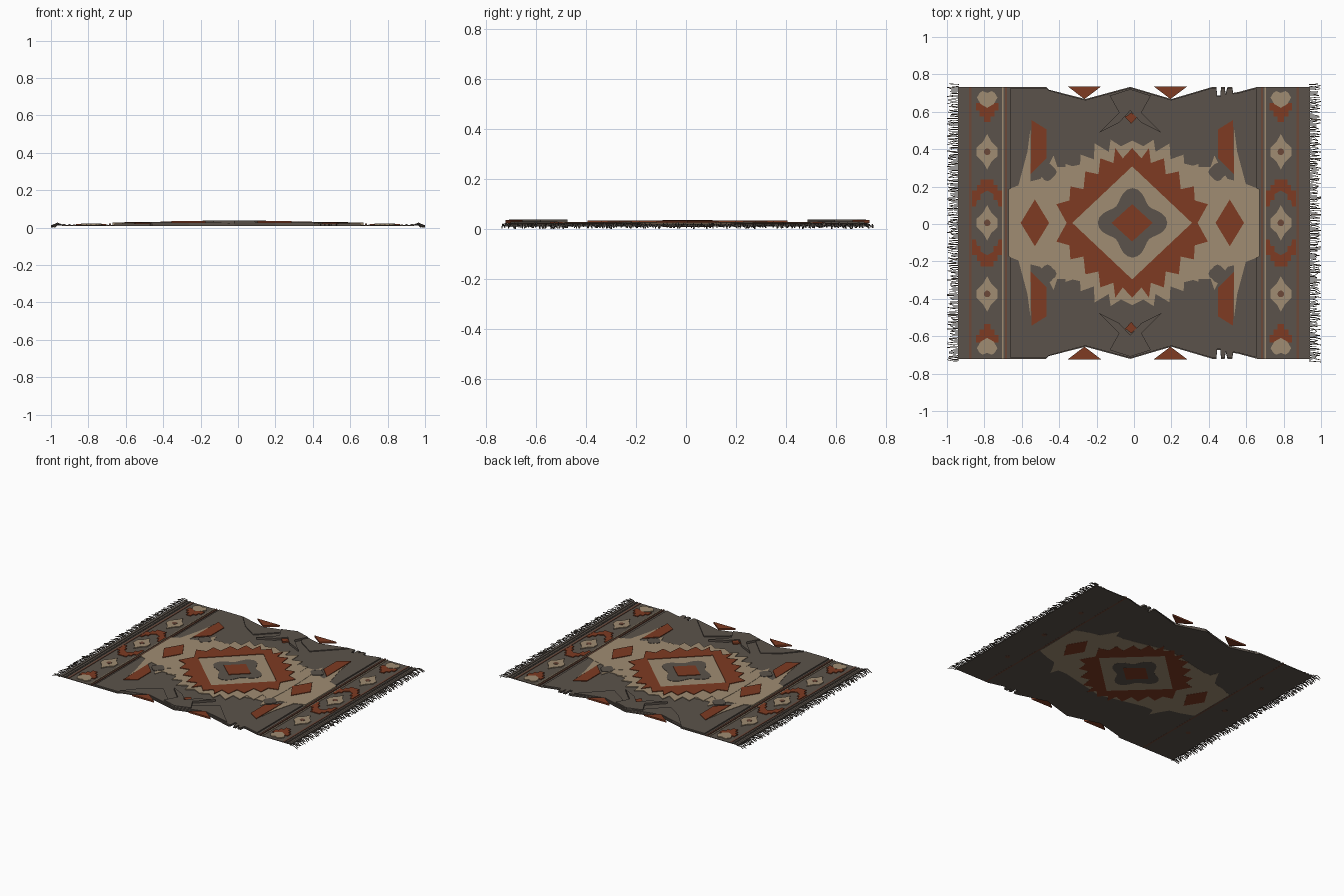
import bpy, bmesh, math, random

if "Cube" in bpy.data.objects:
    bpy.data.objects.remove(bpy.data.objects["Cube"])
random.seed(4)


def colour(name, rgb):
    m = bpy.data.materials.new(name)
    m.diffuse_color = (*rgb, 1)
    m.use_nodes = True
    m.node_tree.nodes["Principled BSDF"].inputs["Base Color"].default_value = m.diffuse_color
    return m


GREY = colour("warm grey wool", (0.105, 0.086, 0.070))
CREAM = colour("cream wool", (0.35, 0.265, 0.17))
RUST = colour("rust wool", (0.21, 0.044, 0.016))
BROWN = colour("brown stripe", (0.15, 0.065, 0.04))
CY = 0.006      # pattern centre in y


def finish(bm, name, mat):
    bmesh.ops.recalc_face_normals(bm, faces=bm.faces)
    me = bpy.data.meshes.new(name)
    bm.to_mesh(me)
    bm.free()
    me.materials.append(mat)
    bpy.context.collection.objects.link(bpy.data.objects.new(name, me))


def slab(name, mat, z0, z1, *loops):
    """Flat slab from an outline; a second outline cuts a hole."""
    bm = bmesh.new()
    edges = []
    for loop in loops:
        vs = [bm.verts.new((x, y + CY, z0)) for x, y in loop]
        edges += [bm.edges.new((vs[i - 1], vs[i])) for i in range(len(vs))]
    bmesh.ops.triangle_fill(bm, edges=edges, use_beauty=True)
    ext = bmesh.ops.extrude_face_region(bm, geom=bm.faces[:], use_keep_orig=True)
    top = [g for g in ext["geom"] if isinstance(g, bmesh.types.BMVert)]
    bmesh.ops.translate(bm, verts=top, vec=(0, 0, z1 - z0))
    finish(bm, name, mat)


def quad(pts):
    """Mirror one quarter outline (top to right) into a closed loop."""
    loop = []
    half = pts + [(x, -y) for x, y in reversed(pts)]
    for p in half + [(-x, y) for x, y in reversed(half)]:
        if all(math.dist(p, q) > 1e-6 for q in loop):
            loop.append(p)
    return loop


def mirror_x(pts):
    return pts + [(-x, y) for x, y in reversed(pts) if abs(x) > 1e-6]


def at(pts, dx, dy, sx=1, sy=1):
    return [(x * sx + dx, y * sy + dy) for x, y in pts]


def diamond(a, b):
    return [(0, b), (a, 0), (0, -b), (-a, 0)]


def rect(x0, x1, y0, y1):
    return [(x0, y0), (x1, y0), (x1, y1), (x0, y1)]


def blob(a, b, lobes=0.0, n=32):
    out = []
    for i in range(n):
        t = 2 * math.pi * i / n
        r = 1 + lobes * math.cos(4 * t)
        out.append((a * r * math.cos(t), b * r * math.sin(t)))
    return out


# thin woven backing, with notched long edges
Y = 0.727
edge = [(-0.94, Y), (-0.47, Y), (-0.455, 0.712), (-0.26, 0.662), (-0.02, Y),
        (0.2, 0.662), (0.42, Y), (0.44, Y), (0.445, 0.68), (0.462, 0.68),
        (0.465, Y), (0.485, Y), (0.49, 0.69), (0.50, Y), (0.525, Y),
        (0.53, 0.695), (0.56, 0.70), (0.66, Y), (0.94, Y)]
slab("backing", GREY, 0.010, 0.0145, edge + [(x, -y) for x, y in reversed(edge)])

# thicker grey field between the two borders
field = [p for p in edge if -0.5 < p[0] < 0.6]
field = [(-0.66, Y - 0.005)] + [(x, y - 0.005) for x, y in field] + [(0.655, Y - 0.007)]
slab("grey_field", GREY, 0.012, 0.0235, field + [(x, -y) for x, y in reversed(field)])

# raised grey folds and edge triangles on both long sides
for s, side in ((1, "back"), (-1, "front")):
    for k, x in enumerate((-0.265, 0.195)):
        fold = [(-0.20, 0.712), (0, 0.655), (0.21, 0.71), (0.10, 0.60), (0.02, 0.52), (-0.10, 0.60)]
        slab(f"{side}_fold_{k}", GREY, 0.022, 0.030, at(fold, x, 0, 1, s))
        tri = [(-0.09, 0.73), (0.09, 0.73), (0, 0.662)]
        slab(f"{side}_edge_triangle_{k}", RUST, 0.024, 0.036, at(tri, x, 0, 1, s))
    peak = [(0, 0.715), (0.11, 0.68), (0.06, 0.59), (0.17, 0.48), (0.06, 0.535), (0, 0.60)]
    slab(f"{side}_peak_fold", GREY, 0.022, 0.0385, at(mirror_x(peak), -0.02, 0, 1, s))
    # small notched rust motif
    small = [(-0.05, 0.585), (-0.025, 0.57), (0, 0.59), (0.025, 0.57), (0.05, 0.585), (0, 0.53)]
    slab(f"{side}_small_motif", RUST, 0.022, 0.034, at(small, -0.015, 0, 1, s))
    for sx, hand in ((1, "right"), (-1, "left")):
        # tall rust panels with a cream edging
        panel = [(0.45, 0.50), (0.53, 0.55), (0.535, 0.26), (0.45, 0.345)]
        dx = -0.018 if sx < 0 else 0
        slab(f"{side}_{hand}_panel", RUST, 0.022, 0.0285, at(panel, dx, 0, sx, s))
        sliver = [(0.536, 0.50), (0.552, 0.38), (0.60, 0.20), (0.535, 0.22)]
        slab(f"{side}_{hand}_sliver", CREAM, 0.022, 0.0262, at(sliver, dx, 0, sx, s))
        # grey patches at the shoulders of the cream field
        slab(f"{side}_{hand}_patch", GREY, 0.022, 0.0295,
             at(blob(0.045, 0.045, 0.1, 16), 0.455 * sx - 0.008, 0.272 * s))

# cream ground of the medallion
ground = [(0, 0.38), (0.34, 0.30), (0.41, 0.30), (0.43, 0.36), (0.46, 0.30),
          (0.50, 0.235), (0.58, 0.215), (0.672, 0.18)]
slab("cream_ground", CREAM, 0.0095, 0.0265, quad(ground))
saw = [(0, 0.44), (0.06, 0.41), (0.115, 0.445), (0.125, 0.38), (0.20, 0.425),
       (0.205, 0.34), (0.275, 0.365), (0.28, 0.29), (0.355, 0.315), (0.36, 0.22), (0.44, 0.26), (0.45, 0.1)]
slab("cream_sawtooth", CREAM, 0.0115, 0.0285, at(quad(saw), -0.01, 0))

# rust sawtooth ring around a cream diamond
ring = [(0, 0.40), (0.05, 0.345), (0.09, 0.40), (0.10, 0.32), (0.17, 0.345), (0.18, 0.26),
        (0.25, 0.275), (0.26, 0.18), (0.33, 0.195), (0.335, 0.12), (0.405, 0.10), (0.35, 0)]
slab("rust_ring", RUST, 0.009, 0.033, at(quad(ring), -0.01, 0), at(diamond(0.32, 0.302), -0.01, 0))
slab("inner_diamond", CREAM, 0.009, 0.0292, at(diamond(0.32, 0.302), -0.01, 0))

# lobed grey flower and its rust heart
slab("grey_flower", GREY, 0.0085, 0.0315, at(blob(0.155, 0.155, 0.2, 40), -0.008, 0))
slab("heart_diamond", RUST, 0.008, 0.0355, at(diamond(0.11, 0.1), -0.01, 0))
for x, hand in ((0.512, "right"), (-0.53, "left")):
    slab(f"{hand}_diamond", RUST, 0.0085, 0.031, at(diamond(0.076, 0.125), x, 0))

# borders at both ends
lozenge = mirror_x([(0, 0.095), (0.022, 0.055), (0.056, 0.025), (0.056, -0.025),
                    (0.022, -0.055), (0, -0.095)])[:-1]
lozenge = quad([(0, 0.095), (0.022, 0.055), (0.056, 0.022)])
chevron = mirror_x([(0, 0.155), (0.035, 0.155), (0.035, 0.125), (0.055, 0.125), (0.055, 0.095),
                    (0.08, 0.095), (0.08, 0.01), (0.06, 0.01), (0.055, 0.045), (0.035, 0.045),
                    (0.035, 0.075), (0, 0.095)])
steps = mirror_x([(0, 0), (0.018, 0), (0.018, 0.03), (0.04, 0.03), (0.04, 0.06), (0.06, 0.06),
                  (0.06, 0.10), (0.03, 0.10), (0, 0.085)])
cap = mirror_x([(0, 0.07), (0.035, 0.09), (0.055, 0.125), (0.04, 0.15), (0.025, 0.16), (0, 0.15)])
for s, hand in ((1, "right"), (-1, "left")):
    bx = 0.785 * s
    for k, y in enumerate((-0.38, 0, 0.38)):
        slab(f"{hand}_lozenge_{k}", CREAM, 0.012, 0.0205, at(lozenge, bx, y))
        slab(f"{hand}_dot_{k}", BROWN, 0.0092, 0.022, at(blob(0.018, 0.018, 0, 10), bx, y))
    for t in (1, -1):
        end = "back" if t > 0 else "front"
        slab(f"{hand}_{end}_chevron", RUST, 0.012, 0.020, at(chevron, bx, 0.078 * t, 1, t))
        slab(f"{hand}_{end}_steps", RUST, 0.012, 0.020, at(steps, bx, 0.54 * t, 1, t))
        slab(f"{hand}_{end}_cap", CREAM, 0.012, 0.0212, at(cap, bx, 0.545 * t, 1, t))
    # long stripes and ridges framing the border
    for k, (x, w, mat, h) in enumerate(((0.684, 0.006, BROWN, 0.021), (0.702, 0.003, CREAM, 0.018),
                                        (0.875, 0.006, BROWN, 0.018), (0.90, 0.005, GREY, 0.019),
                                        (0.93, 0.008, GREY, 0.019))):
        slab(f"{hand}_stripe_{k}", mat, 0.0095 if k == 0 else 0.012, h,
             rect(x * s - w, x * s + w, -Y, Y))

    # fringe of small bent strands
    bm = bmesh.new()
    n = 155
    for i in range(n):
        y = -0.738 + 1.478 * i / (n - 1) + CY
        w = random.uniform(0.0016, 0.003)
        tip = random.uniform(0.975, 1.0) if i % 9 else 1.0
        path = [(0.935, y, 0.013), (0.965, y + random.uniform(-0.004, 0.004), random.uniform(0.012, 0.025)),
                (tip, y + random.uniform(-0.008, 0.008), random.uniform(0.001, 0.012))]
        if i % 20 == 5:
            path[-1] = (tip, y, 0.001)
        rings = [[bm.verts.new((px * s, py + a, max(0, pz - 0.001 + b)))
                  for a, b in ((-w, 0), (w, 0), (w, 0.003), (-w, 0.003))] for px, py, pz in path]
        bm.faces.new(rings[0])
        bm.faces.new(rings[-1])
        for r, q in zip(rings, rings[1:]):
            for j in range(4):
                bm.faces.new((r[j - 1], r[j], q[j], q[j - 1]))
    finish(bm, f"{hand}_fringe", GREY)
